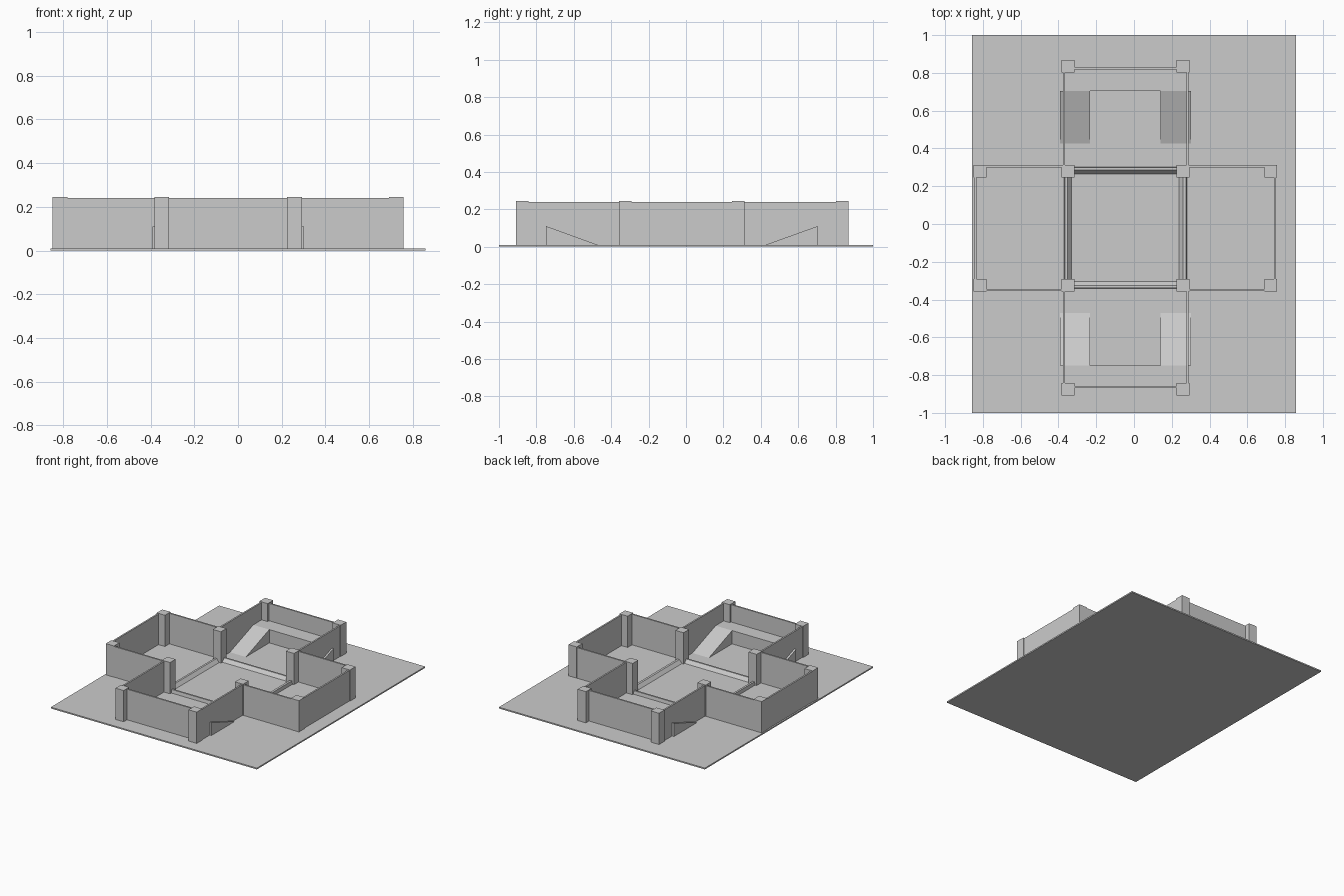
import bpy, bmesh

if "Cube" in bpy.data.objects:
    bpy.data.objects.remove(bpy.data.objects["Cube"])

FLOOR, WALL_TOP, POST_TOP, DECK = 0.01, 0.24, 0.245, 0.11


def finish(bm, name):
    bmesh.ops.recalc_face_normals(bm, faces=bm.faces)
    mesh = bpy.data.meshes.new(name)
    bm.to_mesh(mesh)
    bm.free()
    obj = bpy.data.objects.new(name, mesh)
    bpy.context.collection.objects.link(obj)
    return obj


def prism(name, profile, move):
    """Extrude a closed list of 3D points along a vector."""
    bm = bmesh.new()
    face = bm.faces.new([bm.verts.new(p) for p in profile])
    new = bmesh.ops.extrude_face_region(bm, geom=[face], use_keep_orig=True)["geom"]
    bmesh.ops.translate(bm, vec=move, verts=[g for g in new if isinstance(g, bmesh.types.BMVert)])
    return finish(bm, name)


def box(name, x0, x1, y0, y1, z0, z1):
    return prism(name, [(x0, y0, z0), (x1, y0, z0), (x1, y1, z0), (x0, y1, z0)], (0, 0, z1 - z0))


# ground slab
box("ground_slab", -0.857, 0.857, -1, 1, 0, FLOOR)

# square posts at every corner of the cross plan
inner_x, inner_y = (-0.349, 0.259), (-0.325, 0.28)
posts = [(x, y) for x in inner_x for y in (-0.876, *inner_y, 0.835)]
posts += [(x, y) for x in (-0.815, 0.724) for y in inner_y]
for x, y in posts:
    box("corner_post", x - 0.034, x + 0.034, y - 0.033, y + 0.033, FLOOR, POST_TOP)

# thin walls: side rooms, then front and back rooms
for x_out, x_in in ((-0.84, -0.36), (0.747, 0.27)):
    lo, hi = min(x_out, x_in), max(x_out, x_in)
    for y in (-0.35, 0.306):
        box("side_room_wall", lo, hi, y - 0.006, y + 0.006, FLOOR, WALL_TOP)
    box("side_room_end_wall", x_out - 0.006, x_out + 0.006, -0.35, 0.306, FLOOR, WALL_TOP)
for y_out, y_in in ((-0.863, -0.33), (0.825, 0.29)):
    lo, hi = min(y_out, y_in), max(y_out, y_in)
    for x in (-0.371, 0.283):
        box("end_room_wall", x - 0.006, x + 0.006, lo, hi, FLOOR, WALL_TOP)
    box("end_room_end_wall", -0.371, 0.283, y_out - 0.006, y_out + 0.006, FLOOR, WALL_TOP)

# ramps climbing outwards to a raised deck in the front and back rooms
for foot, top, wall in ((0.425, 0.703, 0.825), (-0.472, -0.748, -0.863)):
    for x0, x1 in ((-0.392, -0.232), (0.14, 0.302)):
        prism("ramp", [(x0, foot, FLOOR), (x0, top, FLOOR), (x0, top, DECK)], (x1 - x0, 0, 0))
    box("raised_deck", -0.371, 0.283, min(top, wall), max(top, wall), FLOOR, DECK)

# low sills with sloped sides around the central room
SILL = 0.035
for a, b, c, d in ((0.302, 0.298, 0.285, 0.264), (-0.342, -0.338, -0.325, -0.304)):
    prism("sill_across", [(-0.32, a, FLOOR), (-0.32, b, SILL), (-0.32, c, SILL), (-0.32, d, FLOOR)],
          (0.55, 0, 0))
for a, b, c, d in ((-0.37, -0.366, -0.351, -0.33), (0.28, 0.276, 0.259, 0.238)):
    prism("sill_along", [(a, -0.295, FLOOR), (b, -0.295, SILL), (c, -0.295, SILL), (d, -0.295, FLOOR)],
          (0, 0.545, 0))
